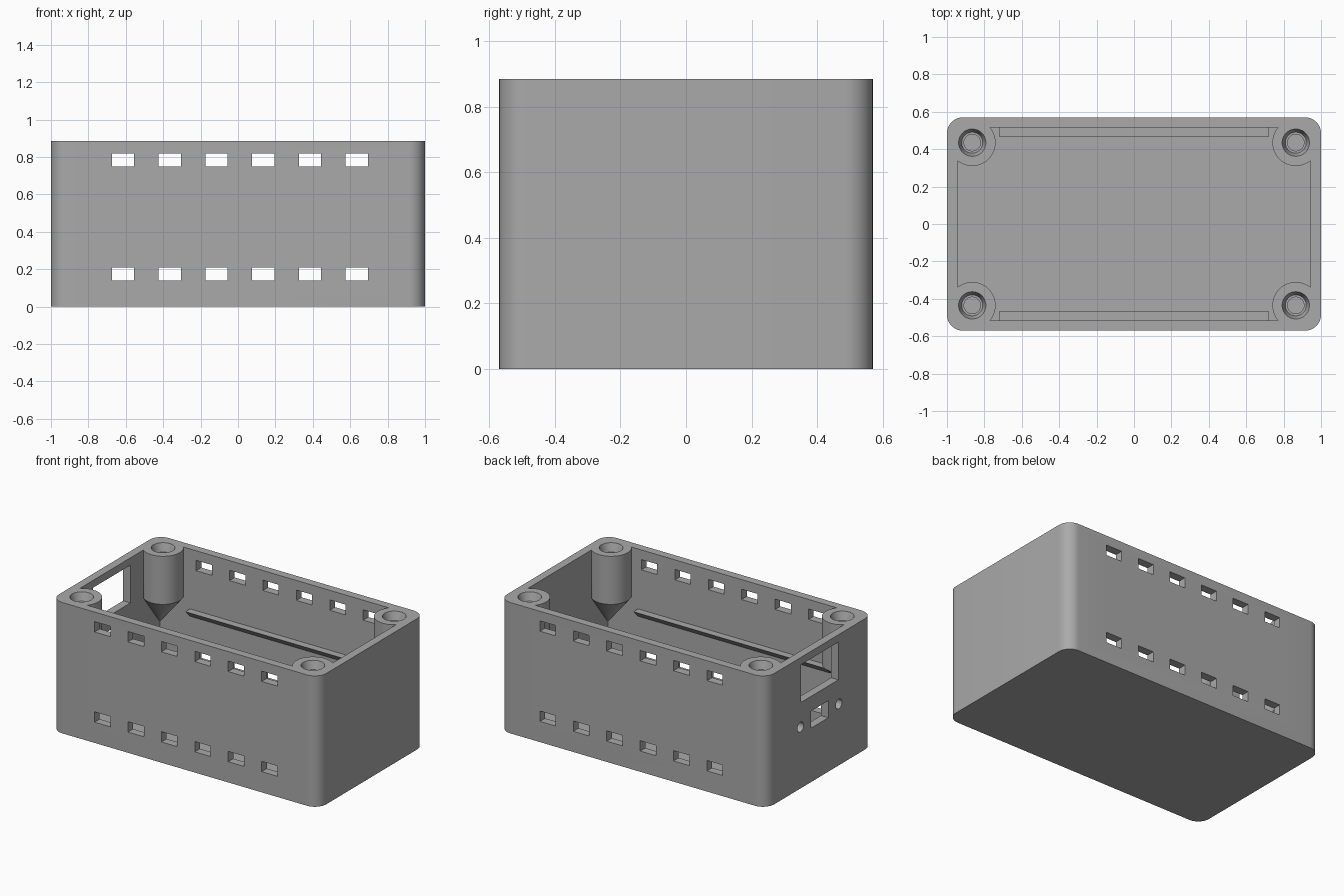
import bpy, bmesh, math
from mathutils import Vector

cube = bpy.data.objects.get("Cube")
if cube:
    bpy.data.objects.remove(cube, do_unlink=True)

HALF_X, HALF_Y, HEIGHT, WALL = 1.0, 0.57, 0.885, 0.055
IN_X, IN_Y = HALF_X - WALL, HALF_Y - WALL
POST_X, POST_Y, POST_R = 0.865, 0.435, 0.125

grey = bpy.data.materials.new("plain grey")
grey.use_nodes = True
GREY = (0.4, 0.4, 0.4, 1)
grey.diffuse_color = GREY
grey.node_tree.nodes["Principled BSDF"].inputs["Base Color"].default_value = GREY


def finish(name, bm):
    bmesh.ops.recalc_face_normals(bm, faces=bm.faces)
    mesh = bpy.data.meshes.new(name)
    bm.to_mesh(mesh)
    bm.free()
    mesh.materials.append(grey)
    obj = bpy.data.objects.new(name, mesh)
    bpy.context.collection.objects.link(obj)
    return obj


def box(name, low, high, corner=0):
    """Box between two corners, with optional rounded upright edges."""
    low, high = Vector(low), Vector(high)
    bm = bmesh.new()
    bmesh.ops.create_cube(bm, size=1)
    for v in bm.verts:
        v.co = (low + high) / 2 + v.co * (high - low)
    if corner:
        upright = [e for e in bm.edges
                   if abs(e.verts[0].co.z - e.verts[1].co.z) > 0.01]
        bmesh.ops.bevel(bm, geom=upright, offset=corner, segments=10,
                        profile=0.5, affect='EDGES')
    return finish(name, bm)


def stack(name, rings, segments=48, tip=None):
    """Closed solid through circles given as (x, y, z, radius), maybe ending in a tip."""
    bm = bmesh.new()
    loops = []
    for x, y, z, r in rings:
        angles = [math.tau * i / segments for i in range(segments)]
        loops.append([bm.verts.new((x + r * math.cos(a), y + r * math.sin(a), z))
                      for a in angles])
    bm.faces.new(loops[0])
    point = bm.verts.new(tip) if tip else None
    for i in range(segments):
        j = (i + 1) % segments
        for a, b in zip(loops, loops[1:]):
            bm.faces.new((a[i], a[j], b[j], b[i]))
        if tip:
            bm.faces.new((loops[-1][i], loops[-1][j], point))
    if not tip:
        bm.faces.new(loops[-1])
    return finish(name, bm)


def rail(name, side):
    """Ledge with a flat top and a slanted underside."""
    profile = [(IN_Y + 0.02, 0.48), (IN_Y - 0.05, 0.48),
               (IN_Y, 0.43), (IN_Y + 0.02, 0.43)]
    bm = bmesh.new()
    face = bm.faces.new([bm.verts.new((-0.72, side * y, z)) for y, z in profile])
    made = bmesh.ops.extrude_face_region(bm, geom=[face])["geom"]
    bmesh.ops.translate(bm, vec=(1.44, 0, 0),
                        verts=[g for g in made if isinstance(g, bmesh.types.BMVert)])
    return finish(name, bm)


def combine(target, part, operation):
    mod = target.modifiers.new(part.name, 'BOOLEAN')
    mod.operation, mod.solver, mod.object = operation, 'EXACT', part
    bpy.context.view_layer.objects.active = target
    bpy.ops.object.modifier_apply(modifier=mod.name)
    bpy.data.objects.remove(part, do_unlink=True)


# Open box with rounded corners
case = box("enclosure_case", (-HALF_X, -HALF_Y, 0), (HALF_X, HALF_Y, HEIGHT), 0.085)
combine(case, box("cavity", (-IN_X, -IN_Y, WALL), (IN_X, IN_Y, 1.2)), 'DIFFERENCE')

# Corner screw posts tapering into the corners, each with a stepped bore
for sx in (-1, 1):
    for sy in (-1, 1):
        x, y = sx * POST_X, sy * POST_Y
        tip = (sx * (IN_X + 0.004), sy * (IN_Y + 0.004), 0.33)
        combine(case, stack("screw_post", [(x, y, HEIGHT, POST_R), (x, y, 0.56, POST_R)],
                            tip=tip), 'UNION')
        combine(case, stack("bore", [(x, y, 1.0, 0.073), (x, y, HEIGHT, 0.073),
                                     (x, y, 0.83, 0.056), (x, y, 0.83, 0.044),
                                     (x, y, 0.62, 0.044)]), 'DIFFERENCE')

# Board rails along the long walls
for side in (-1, 1):
    combine(case, rail("board_rail", side), 'UNION')

# Two rows of vents through both long walls
for side in (-1, 1):
    near, far = sorted((side * 0.5, side * 0.7))
    for z in (0.14, 0.75):
        for i in range(6):
            x = -0.615 + 0.25 * i
            combine(case, box("vent", (x - 0.059, near, z), (x + 0.059, far, z + 0.07)),
                    'DIFFERENCE')

# Large window, connector slot and two screw holes in one end wall
combine(case, box("window", (-1.2, -0.2, 0.58), (-0.9, 0.2, 0.835)), 'DIFFERENCE')
combine(case, box("slot", (-1.2, -0.092, 0.365), (-0.9, 0.092, 0.48)), 'DIFFERENCE')
for y in (-0.205, 0.205):
    hole = stack("screw_hole", [(0, 0, -0.15, 0.033), (0, 0, 0.15, 0.033)], 24)
    hole.rotation_euler.y = math.pi / 2
    hole.location = (-1.0, y, 0.415)
    bpy.context.view_layer.update()
    combine(case, hole, 'DIFFERENCE')

# Smooth round walls, crisp edges
bpy.ops.object.select_all(action='DESELECT')
case.select_set(True)
bpy.context.view_layer.objects.active = case
bpy.ops.object.shade_smooth_by_angle(angle=math.radians(30))
